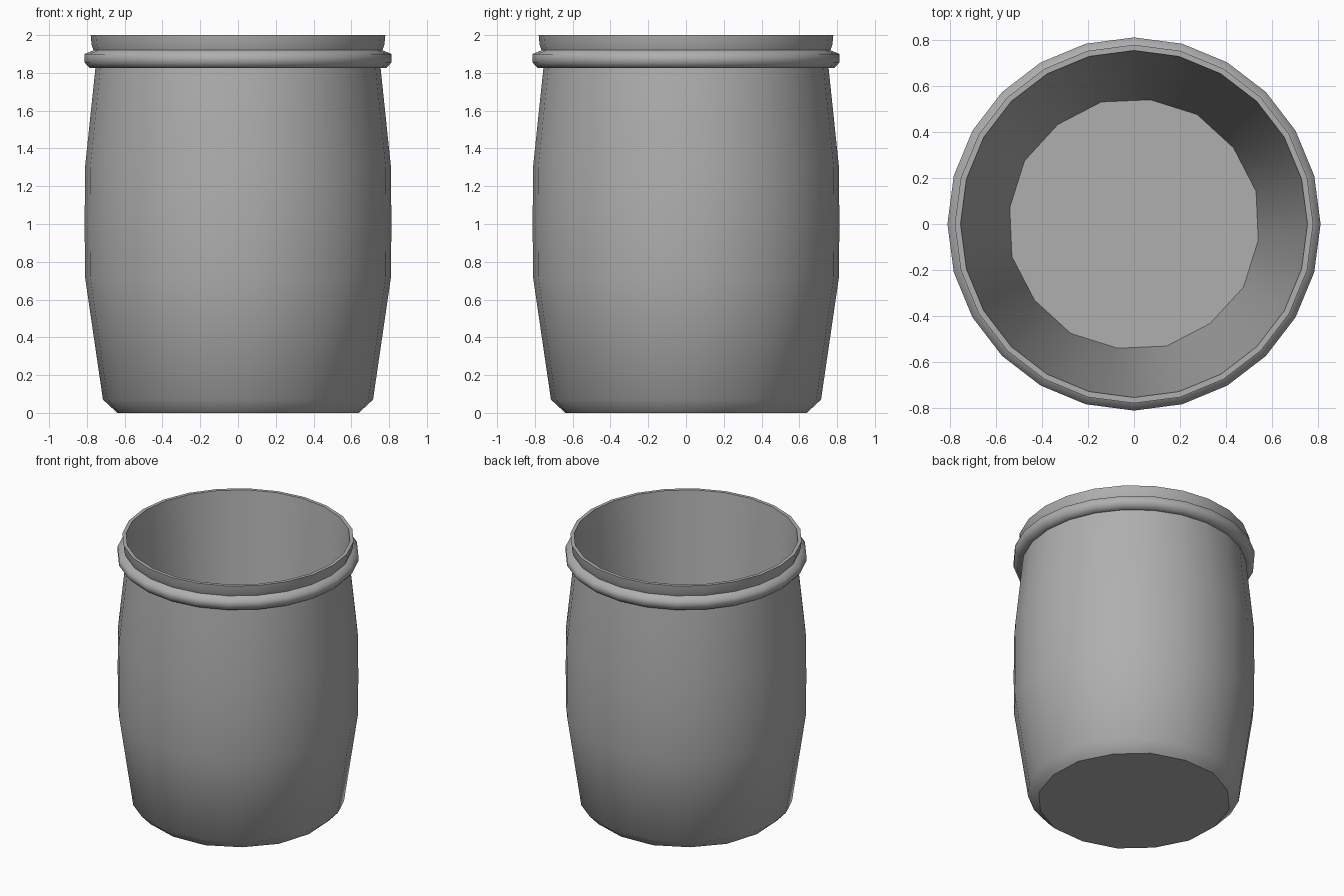
import bpy, bmesh, math

if "Cube" in bpy.data.objects:
    bpy.data.objects.remove(bpy.data.objects["Cube"])

SIDES = 24

# Profile (radius, height): base, bulging wall, rim ring, lip, tapered inside
profile = [
    (0.65, 0.0), (0.715, 0.07), (0.81, 0.72), (0.812, 1.0), (0.81, 1.30),
    (0.755, 1.825), (0.785, 1.825), (0.812, 1.855), (0.812, 1.90),
    (0.765, 1.92), (0.775, 1.95), (0.78, 2.0), (0.755, 2.0), (0.55, 0.08),
]
# Profile rings that stay sharp; all others are smooth
SHARP = {0, 5, 9, 11, 12, 13}

bm = bmesh.new()
rings = []
for r, z in profile:
    rings.append([bm.verts.new((r * math.cos(math.tau * k / SIDES),
                                r * math.sin(math.tau * k / SIDES), z))
                  for k in range(SIDES)])

# Walls between neighbouring rings
for a, b in zip(rings, rings[1:]):
    for k in range(SIDES):
        n = (k + 1) % SIDES
        bm.faces.new((a[k], a[n], b[n], b[k]))

# Underside and inner floor
bm.faces.new(rings[0][::-1])
bm.faces.new(rings[-1])

# Smooth shading with sharp rings
for f in bm.faces:
    f.smooth = True
for i in SHARP:
    for k in range(SIDES):
        bm.edges.get((rings[i][k], rings[i][(k + 1) % SIDES])).smooth = False

# Reduce underside and floor to 16 sides by joining every third edge
for ring in (rings[0], rings[-1]):
    for k in range(2, SIDES, 3):
        pair = [ring[k], ring[(k + 1) % SIDES]]
        bmesh.ops.pointmerge(bm, verts=pair,
                             merge_co=(pair[0].co + pair[1].co) / 2)

bmesh.ops.recalc_face_normals(bm, faces=bm.faces)
mesh = bpy.data.meshes.new("barrel_pot")
bm.to_mesh(mesh)
bm.free()

# Darker grey
grey = bpy.data.materials.new("dark_grey")
grey.diffuse_color = (0.43, 0.43, 0.43, 1)
grey.use_nodes = True
grey.node_tree.nodes["Principled BSDF"].inputs["Base Color"].default_value = grey.diffuse_color
mesh.materials.append(grey)

pot = bpy.data.objects.new("barrel_pot", mesh)
bpy.context.collection.objects.link(pot)
